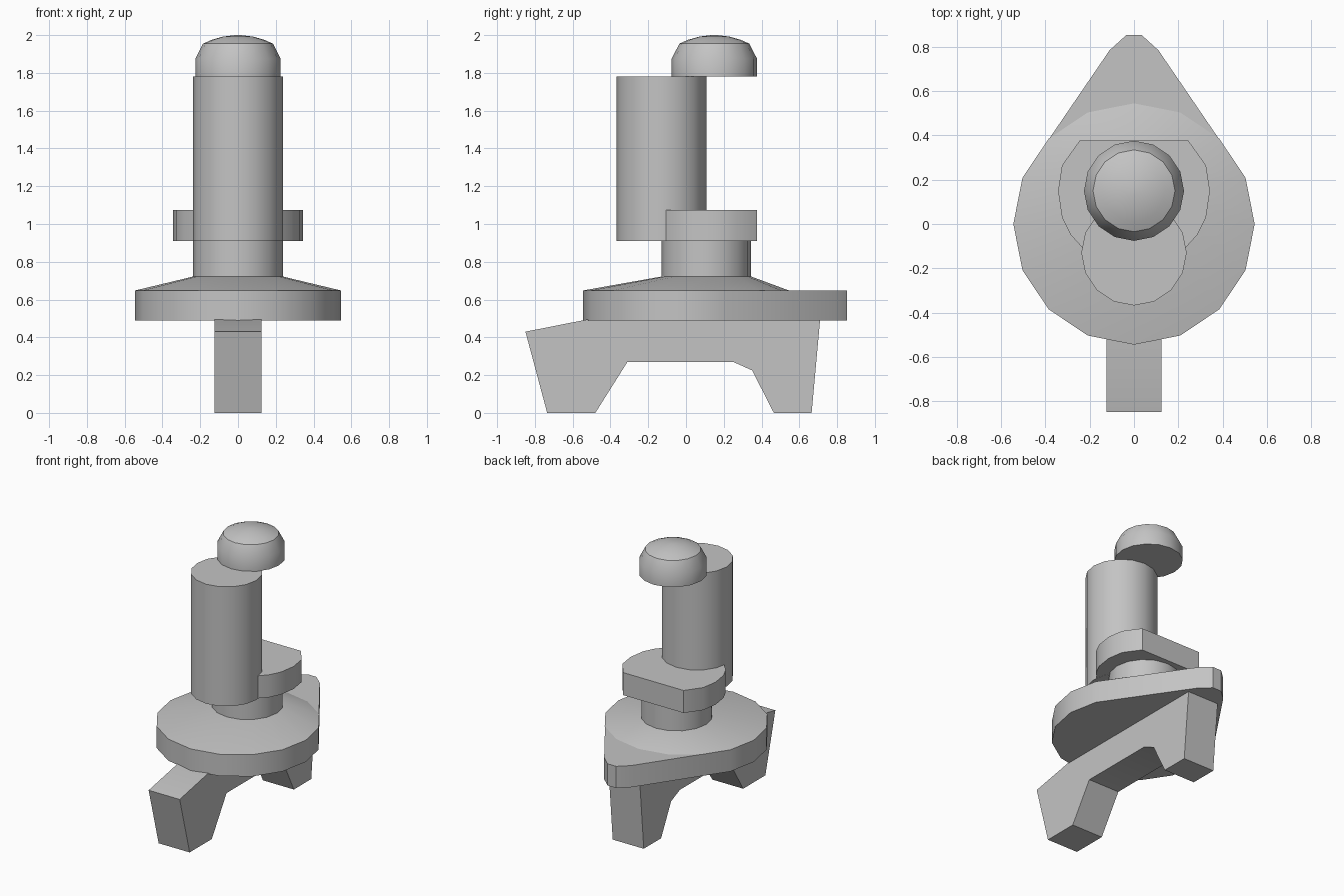
import bpy, bmesh
from math import sin, cos, pi, radians, sqrt

cube = bpy.data.objects.get("Cube")
if cube:
    bpy.data.objects.remove(cube, do_unlink=True)

grey = bpy.data.materials.new("plain grey")
grey.use_nodes = True
grey.diffuse_color = (0.55, 0.55, 0.55, 1)
grey.node_tree.nodes["Principled BSDF"].inputs["Base Color"].default_value = (0.55, 0.55, 0.55, 1)


def circle(radius, y, z, sides=16):
    return [(radius * sin(2 * pi * i / sides), y - radius * cos(2 * pi * i / sides), z)
            for i in range(sides)]


def mirrored(half, z):
    """Closed outline from its +x half, listed front to back."""
    left = [(-x, y) for x, y in reversed(half) if x > 0]
    return [(x, y, z) for x, y in half + left]


def loft(name, rings, base=True):
    """Skin a stack of equal rings and cap the ends."""
    bm = bmesh.new()
    loops = [[bm.verts.new(p) for p in ring] for ring in rings]
    for low, high in zip(loops, loops[1:]):
        for i in range(len(low)):
            j = (i + 1) % len(low)
            bm.faces.new((low[i], low[j], high[j], high[i]))
    if base:
        bm.faces.new(loops[0][::-1])
    bm.faces.new(loops[-1])
    bmesh.ops.recalc_face_normals(bm, faces=bm.faces)
    mesh = bpy.data.meshes.new(name)
    bm.to_mesh(mesh)
    bm.free()
    mesh.materials.append(grey)
    obj = bpy.data.objects.new(name, mesh)
    bpy.context.collection.objects.link(obj)
    for other in bpy.context.selected_objects:
        other.select_set(False)
    obj.select_set(True)
    bpy.context.view_layer.objects.active = obj
    bpy.ops.object.shade_smooth_by_angle(angle=radians(30))
    return obj


# Two-legged bracket, a side profile extruded across x
profile = [(-0.85, 0.43), (-0.735, 0), (-0.48, 0), (-0.31, 0.27), (0.25, 0.27),
           (0.35, 0.225), (0.465, 0), (0.665, 0), (0.71, 0.495), (-0.52, 0.495)]
loft("leg_bracket", [[(x, y, z) for y, z in profile] for x in (-0.125, 0.125)])

# Teardrop plate: round front, pointed back
half = [(0.545 * sin(a * pi / 8), -0.545 * cos(a * pi / 8)) for a in range(6)]
half += [(0.11, 0.785), (0.035, 0.853)]
loft("teardrop_plate", [mirrored(half, z) for z in (0.49, 0.648)])

# Sloped top leaning back to the neck
loft("sloped_top", [circle(0.545, 0, 0.648), circle(0.237, 0.108, 0.722)], base=False)
loft("neck", [circle(0.237, 0.108, z) for z in (0.70, 0.93)])

# Collar with flat back
half = [(0.235, -0.105), (0.285, -0.05), (0.325, 0.03), (0.343, 0.15),
        (0.325, 0.265), (0.245, 0.377)]
loft("collar", [mirrored(half, z) for z in (0.911, 1.075)])

# Tall post, set forward of the neck
loft("post", [circle(0.238, -0.13, z) for z in (0.91, 1.78)])

# Domed cap, set back from the post
sphere = 0.403
dome = [(r, 2 - sphere + sqrt(sphere ** 2 - r ** 2)) for r in (0.185, 0.14, 0.08, 0.02)]
loft("domed_cap", [circle(r, 0.15, z) for r, z in [(0.226, 1.78), (0.226, 1.875)] + dome])
